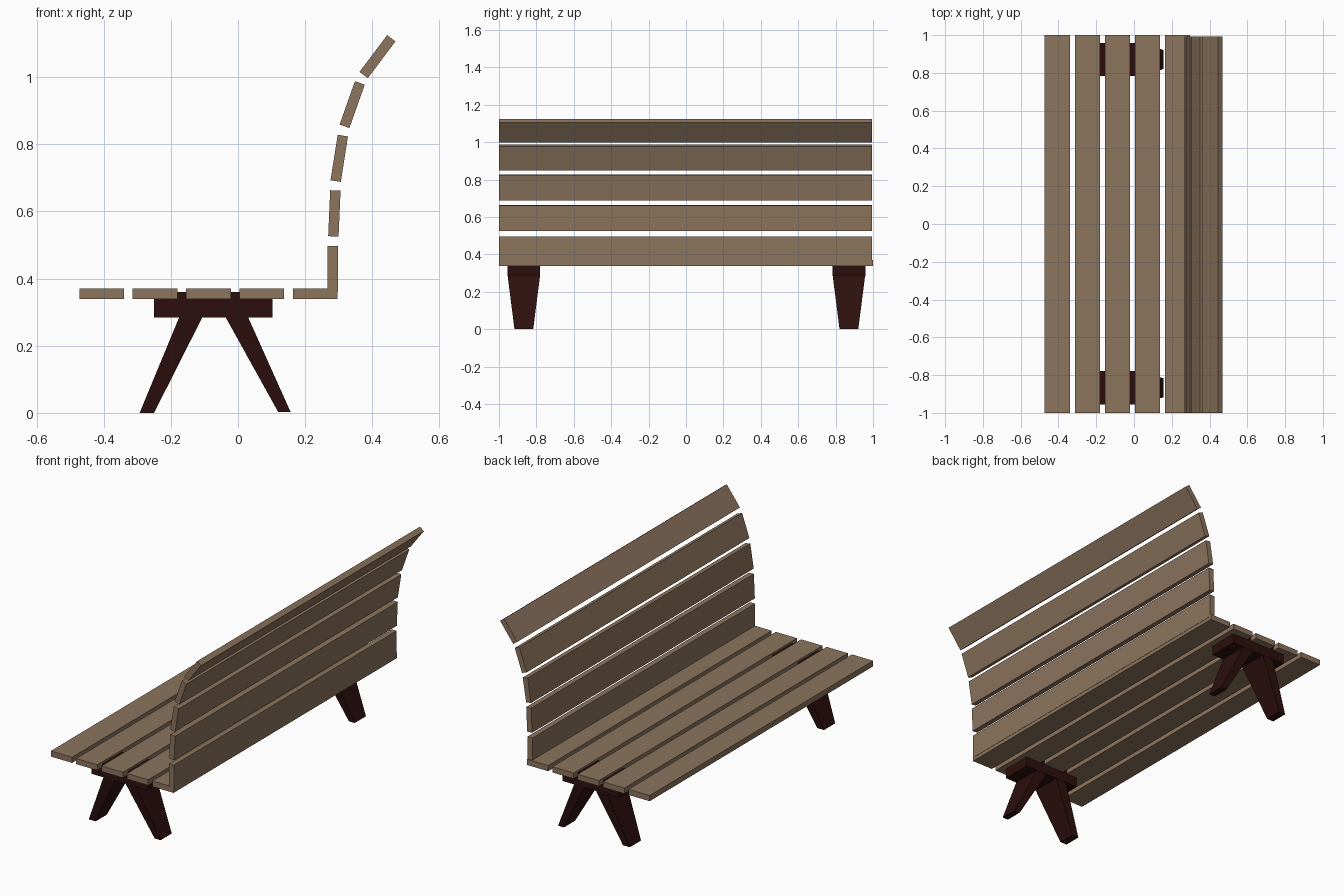
import bpy, bmesh, math
from mathutils import Matrix, Vector

if "Cube" in bpy.data.objects:
    bpy.data.objects.remove(bpy.data.objects["Cube"])


def material(name, rgb):
    m = bpy.data.materials.new(name)
    m.diffuse_color = (*rgb, 1)
    m.use_nodes = True
    m.node_tree.nodes["Principled BSDF"].inputs["Base Color"].default_value = m.diffuse_color
    return m


WOOD = material("brown_wood", (0.265, 0.176, 0.11))
DARK = material("dark_red_wood", (0.027, 0.0047, 0.0047))


def finish(bm, name, mat):
    bmesh.ops.recalc_face_normals(bm, faces=bm.faces)
    me = bpy.data.meshes.new(name)
    bm.to_mesh(me)
    bm.free()
    me.materials.append(mat)
    ob = bpy.data.objects.new(name, me)
    bpy.context.collection.objects.link(ob)
    return ob


def box(name, center, size, mat, tilt=0):
    """Box turned about the y axis by tilt degrees."""
    bm = bmesh.new()
    bmesh.ops.create_cube(bm, size=1, matrix=Matrix.Translation(center)
                          @ Matrix.Rotation(math.radians(tilt), 4, 'Y')
                          @ Matrix.Diagonal((*size, 1)))
    return finish(bm, name, mat)


def leg(name, y, bottom, top):
    """Splayed leg; each end is (x0, x1, z, half depth in y)."""
    bm = bmesh.new()
    rings = []
    for x0, x1, z, h in (bottom, top):
        rings.append([bm.verts.new(p) for p in (
            (x0, y - h, z), (x1, y - h, z), (x1, y + h, z), (x0, y + h, z))])
    a, b = rings
    bm.faces.new(a)
    bm.faces.new(b)
    for i in range(4):
        j = (i + 1) % 4
        bm.faces.new((a[i], a[j], b[j], b[i]))
    return finish(bm, name, DARK)


# Seat planks
for i in range(5):
    box(f"seat_slat_{i + 1}", (-0.406 + 0.159 * i, 0, 0.355), (0.133, 2, 0.032), WOOD)

# Backrest planks, curling backwards: x, z, tilt
BACK = [(0.2825, 0.428, 0), (0.287, 0.594, 2.5), (0.3015, 0.758, 9),
        (0.340, 0.918, 19.5), (0.4155, 1.061, 37)]
for i, (x, z, tilt) in enumerate(BACK):
    box(f"back_slat_{i + 1}", (x, -0.003, z), (0.031, 1.993, 0.137), WOOD, tilt)

# Trestle under each end: crossbar and two splayed legs
for side, y in (("near", -0.867), ("far", 0.871)):
    box(f"crossbar_{side}", (-0.0735, y, 0.322), (0.353, 0.175, 0.076), DARK)
    leg(f"front_leg_{side}", y, (-0.293, -0.25, 0, 0.05), (-0.175, -0.106, 0.285, 0.0865))
    leg(f"rear_leg_{side}", y, (0.12, 0.157, 0.002, 0.05), (-0.037, 0.03, 0.285, 0.0865))
